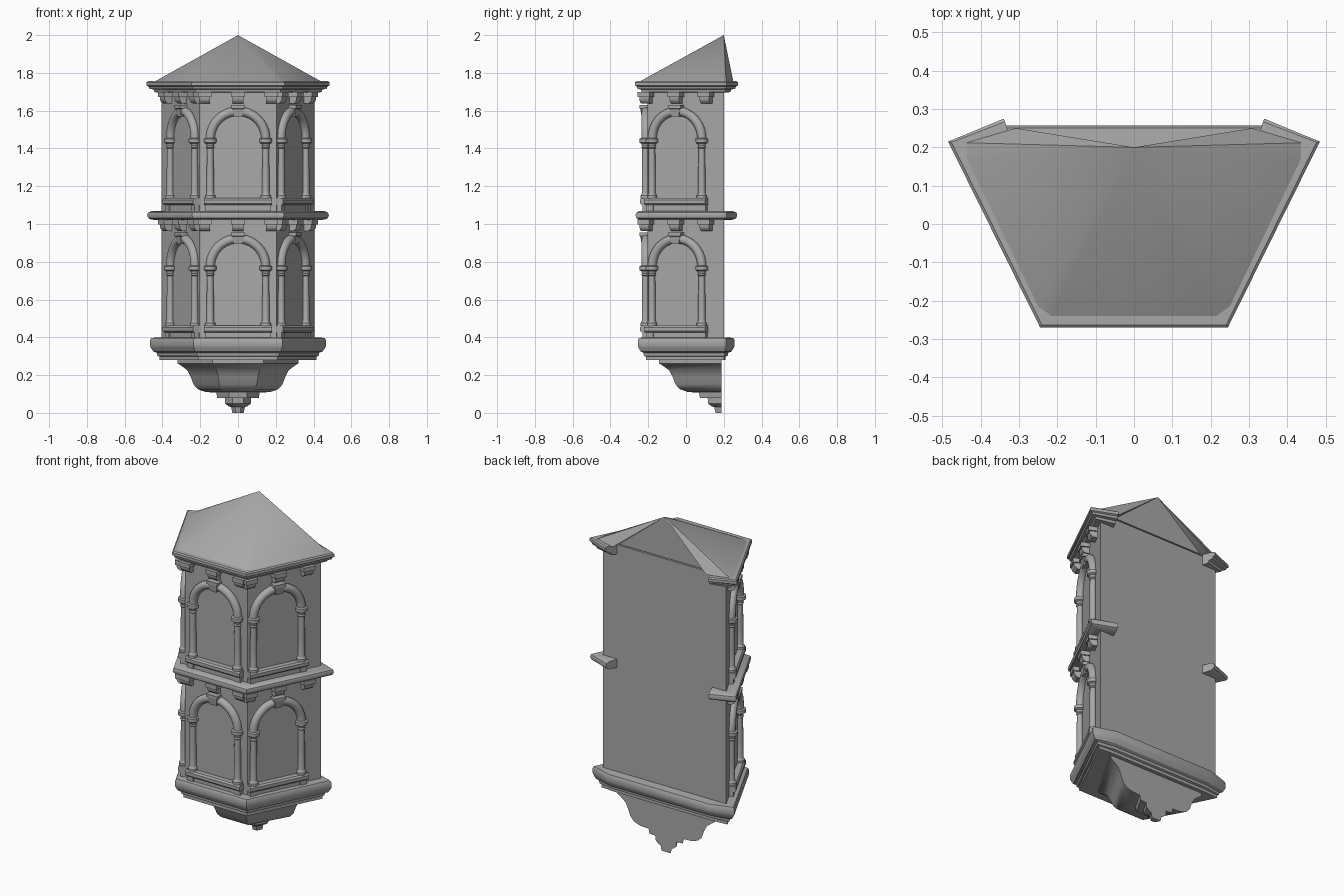
import bpy, bmesh, math
from mathutils import Matrix, Vector

if "Cube" in bpy.data.objects:
    bpy.data.objects.remove(bpy.data.objects["Cube"])

stone = bpy.data.materials.new("grey_stone")
stone.diffuse_color = (0.4, 0.4, 0.4, 1)
stone.use_nodes = True
stone.node_tree.nodes["Principled BSDF"].inputs["Base Color"].default_value = stone.diffuse_color

# ---------- helpers ----------
def loft(bm, rings, wrap=False):
    """Skin a list of closed rings; cap the ends unless it wraps round."""
    vs = [[bm.verts.new(p) for p in r] for r in rings]
    n = len(vs[0])
    for i in range(len(vs) if wrap else len(vs) - 1):
        a, b = vs[i], vs[(i + 1) % len(vs)]
        for j in range(n):
            k = (j + 1) % n
            bm.faces.new((a[j], a[k], b[k], b[j]))
    if not wrap:
        bm.faces.new(vs[0])
        bm.faces.new(vs[-1])

def box(bm, x0, x1, y0, y1, z0, z1):
    m = Matrix.Translation(((x0 + x1) / 2, (y0 + y1) / 2, (z0 + z1) / 2))
    m = m @ Matrix.Diagonal((x1 - x0, y1 - y0, z1 - z0, 1))
    bmesh.ops.create_cube(bm, size=1, matrix=m)

def finish(bm, name, angle=35):
    bmesh.ops.recalc_face_normals(bm, faces=bm.faces)
    me = bpy.data.meshes.new(name)
    bm.to_mesh(me)
    bm.free()
    me.materials.append(stone)
    me.polygons.foreach_set("use_smooth", [True] * len(me.polygons))
    me.set_sharp_from_angle(angle=math.radians(angle))
    return me

def add(name, me, matrix=None):
    ob = bpy.data.objects.new(name, me)
    bpy.context.collection.objects.link(ob)
    if matrix:
        ob.matrix_world = matrix
    return ob

def mirrored(half):
    """Right half points (back to front) followed by their left mirror."""
    return half + [(-x, y) for x, y in reversed(half)]

# ---------- tower body ----------
bm = bmesh.new()
plan = mirrored([(0.405, 0.2), (0.205, -0.205)])
loft(bm, [[(x, y, z) for x, y in plan] for z in (0.28, 1.75)])
add("tower_body", finish(bm, "tower_body"))

# ---------- mouldings that wrap the walls and return on the back ----------
# each path point: position, and the direction its profile offsets in
path = [((0.313, 0.2), (0.415, 1.15)), ((0.405, 0.2), (1.23, 0.23)),
        ((0.205, -0.205), (0.615, -1.0))]
path += [((-p[0], p[1]), (-d[0], d[1])) for p, d in reversed(path)]

def moulding(name, profile, wrap=False):
    bm = bmesh.new()
    loft(bm, [[(p[0] + m[0] * d, p[1] + m[1] * d, z) for d, z in profile]
              for p, m in path], wrap)
    add(name, finish(bm, name))

moulding("base_moulding",
         [(0, 0.28), (0.008, 0.28), (0.008, 0.298), (0.018, 0.302), (0.02, 0.318),
          (0.035, 0.325), (0.046, 0.345), (0.05, 0.355), (0.05, 0.385),
          (0.044, 0.397), (0, 0.4)], wrap=True)
moulding("floor_band",
         [(0, 1.02), (0.045, 1.023), (0.058, 1.032), (0.062, 1.047),
          (0.058, 1.06), (0.045, 1.068), (0, 1.07)])
moulding("top_cornice",
         [(0, 1.695), (0.03, 1.698), (0.034, 1.712), (0.052, 1.716), (0.056, 1.728),
          (0.065, 1.733), (0.065, 1.75), (0.058, 1.756), (0, 1.758)])

# ---------- roof ----------
bm = bmesh.new()
apex = bm.verts.new((0, 0.2, 2.0))
eave = mirrored([(0.3, 0.2), (0.308, 0.25), (0.436, 0.212), (0.436, 0.17),
                 (0.25, -0.215), (0.215, -0.24)])
ring = [bm.verts.new((x, y, 1.757)) for x, y in eave]
for i, v in enumerate(ring):
    bm.faces.new((v, ring[(i + 1) % len(ring)], apex))
bm.faces.new(ring)
add("roof", finish(bm, "roof", 40))

# ---------- hanging corbel ----------
bm = bmesh.new()
steps = [(0.285, .32), (0.262, .32), (0.25, .30), (0.225, .268), (0.19, .25),
         (0.15, .235), (0.125, .212), (0.11, .17), (0.108, .115), (0.08, .11),
         (.078, .07), (.05, .068), (.035, .05), (.03, .036), (0, .03)]
section = mirrored([(1, 0), (0.42, -1.03)])
loft(bm, [[(x * s, 0.187 + y * s, z) for x, y in section] for z, s in steps])
add("corbel", finish(bm, "corbel"))

# ---------- arched window surround (local: x along wall, -y outward) ----------
bm = bmesh.new()
N = 14
column = [(0.46, .027), (0.475, .027), (0.482, .021), (0.49, .019), (0.60, .019),
          (0.725, .017), (0.73, .022), (0.738, .018), (0.75, .022), (0.756, .033),
          (0.776, .033), (0.78, .024)]
for cx in (-0.147, 0.147):
    loft(bm, [[(cx + r * math.cos(2 * math.pi * k / N),
                -0.01 + r * math.sin(2 * math.pi * k / N), z) for k in range(N)]
              for z, r in column])
# arch tube
arch = []
for i in range(21):
    a = math.pi * i / 20
    arch.append([((0.147 + 0.024 * math.cos(t)) * math.cos(a), -0.008 + 0.024 * math.sin(t),
                  0.775 + (0.147 + 0.024 * math.cos(t)) * math.sin(a))
                 for t in [2 * math.pi * k / N for k in range(N)]])
loft(bm, arch)
# keystone, tapering downwards
loft(bm, [[(-w, 0.01, z), (w, 0.01, z), (w, -d, z), (-w, -d, z)]
          for z, w, d in ((0.893, .022, .03), (0.935, .029, .037),
                          (0.937, .036, .042), (0.955, .036, .042))])
# rounded sill on a plinth
sill = [(0.01, 0.426), (-0.03, 0.426), (-0.038, 0.434), (-0.038, 0.453),
        (-0.03, 0.462), (0.01, 0.462)]
loft(bm, [[(x, y, z) for y, z in sill] for x in (-0.18, 0.18)])
box(bm, -0.145, 0.145, -0.018, 0.01, 0.39, 0.43)
for cx in (-0.155, 0.155):
    box(bm, cx - 0.02, cx + 0.02, -0.024, 0.01, 0.395, 0.43)
surround = finish(bm, "window_surround")

# ---------- eave brackets ----------
bm = bmesh.new()
for cx in (-0.177, 0, 0.177):
    box(bm, cx - 0.036, cx + 0.036, -0.05, 0.01, 0.998, 1.024)
    prof = [(0.01, 0.962), (-0.022, 0.962), (-0.036, 0.972), (-0.042, 0.985),
            (-0.042, 1.0), (0.01, 1.0)]
    loft(bm, [[(x, y, z) for y, z in prof] for x in (cx - 0.028, cx + 0.028)])
brackets = finish(bm, "eave_brackets")

# ---------- place surrounds and brackets on three walls, two floors ----------
turn = math.atan2(0.405, 0.2)
walls = {"front": (0, -0.205, 0), "right": (0.285, -0.044, turn),
         "left": (-0.285, -0.044, -turn)}
for side, (x, y, a) in walls.items():
    for floor, dz in (("lower", 0), ("upper", 0.675)):
        m = Matrix.Translation((x, y, dz)) @ Matrix.Rotation(a, 4, 'Z')
        add(f"{side}_{floor}_window_surround", surround, m)
        add(f"{side}_{floor}_brackets", brackets, m)
